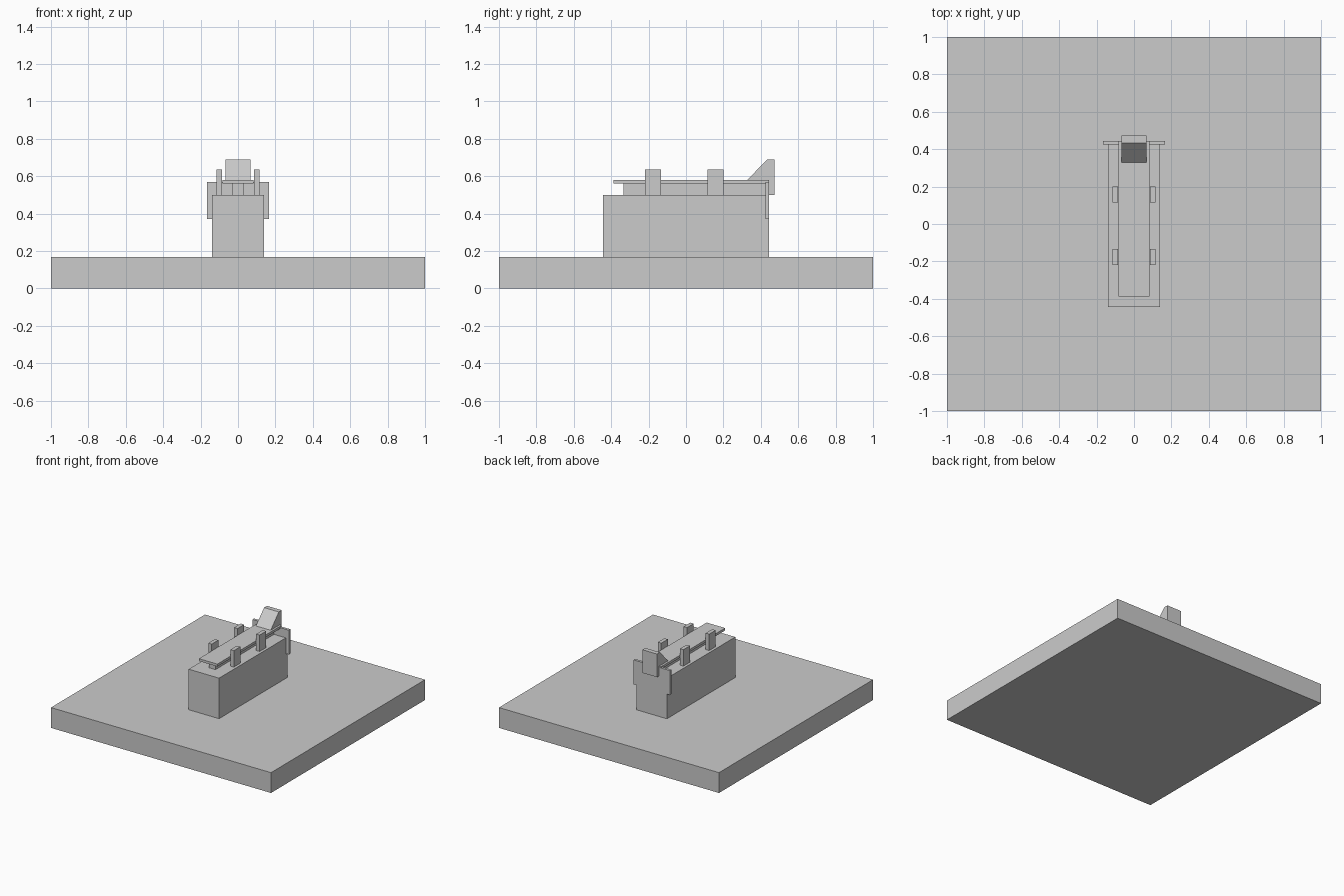
import bpy
import bmesh

cube = bpy.data.objects.get("Cube")
if cube:
    bpy.data.objects.remove(cube, do_unlink=True)

# One plain grey for every part
grey = bpy.data.materials.new("plain grey")
grey.use_nodes = True
colour = (0.6, 0.6, 0.6, 1)
grey.diffuse_color = colour
for node in grey.node_tree.nodes:
    if node.type == "BSDF_PRINCIPLED":
        node.inputs["Base Color"].default_value = colour


def finish(name, bm):
    bmesh.ops.recalc_face_normals(bm, faces=bm.faces)
    mesh = bpy.data.meshes.new(name)
    bm.to_mesh(mesh)
    bm.free()
    mesh.materials.append(grey)
    obj = bpy.data.objects.new(name, mesh)
    bpy.context.collection.objects.link(obj)
    return obj


def box(name, x, y, z):
    """Box from (min, max) pairs on each axis."""
    bm = bmesh.new()
    bmesh.ops.create_cube(bm, size=1)
    for v in bm.verts:
        v.co = [lo + (c + 0.5) * (hi - lo) for c, (lo, hi) in zip(v.co, (x, y, z))]
    return finish(name, bm)


def side_profile(name, half_width, points):
    """Extrude a (y, z) outline across x."""
    bm = bmesh.new()
    face = bm.faces.new([bm.verts.new((-half_width, y, z)) for y, z in points])
    extruded = bmesh.ops.extrude_face_region(bm, geom=[face])["geom"]
    moved = [g for g in extruded if isinstance(g, bmesh.types.BMVert)]
    bmesh.ops.translate(bm, verts=moved, vec=(2 * half_width, 0, 0))
    return finish(name, bm)


# Ground slab and main block
box("base_slab", (-1, 1), (-1, 1), (0, 0.167))
box("main_block", (-0.138, 0.138), (-0.443, 0.445), (0.167, 0.5))

# Raised deck on a narrow rail
box("deck_rail", (-0.03, 0.03), (-0.335, 0.43), (0.5, 0.56))
box("deck", (-0.084, 0.084), (-0.388, 0.444), (0.56, 0.58))

# Wide plate, flush with the rear of the block
box("rear_plate", (-0.165, 0.165), (0.424, 0.445), (0.37, 0.57))

# Upright posts beside the deck
for side, x in (("right", (-0.116, -0.085)), ("left", (0.085, 0.116))):
    for end, y in (("front", (-0.22, -0.135)), ("rear", (0.115, 0.2))):
        box(f"{end}_{side}_post", x, y, (0.5, 0.635))

# Sloped backrest hooked over the rear edge
side_profile("backrest", 0.067, [(0.328, 0.58), (0.434, 0.69), (0.472, 0.69),
                                 (0.472, 0.5), (0.434, 0.5), (0.434, 0.58)])
